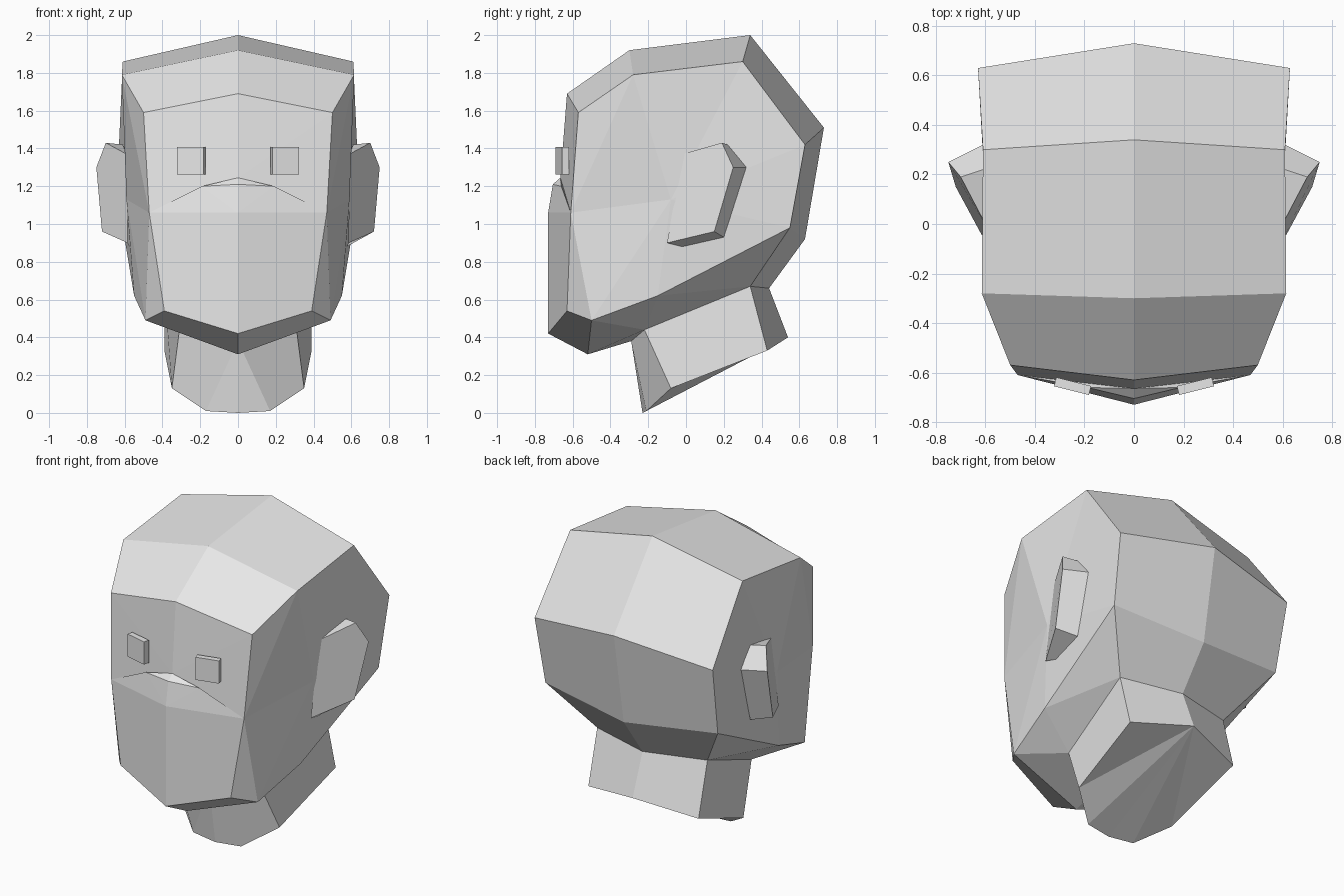
import bpy, bmesh, math
from mathutils import Matrix, Vector

if "Cube" in bpy.data.objects:
    bpy.data.objects.remove(bpy.data.objects["Cube"])

grey = bpy.data.materials.new("plain_grey")
grey.diffuse_color = (0.8, 0.8, 0.8, 1)
grey.use_nodes = True
grey.node_tree.nodes["Principled BSDF"].inputs["Base Color"].default_value = grey.diffuse_color


def finish(bm, name):
    """Weld, orient and store a mesh as an object."""
    bmesh.ops.remove_doubles(bm, verts=bm.verts[:], dist=0.0005)
    bmesh.ops.recalc_face_normals(bm, faces=bm.faces[:])
    me = bpy.data.meshes.new(name)
    bm.to_mesh(me)
    bm.free()
    me.materials.append(grey)
    ob = bpy.data.objects.new(name, me)
    bpy.context.collection.objects.link(ob)
    return ob


def mirrored_shell(name, points, faces, sides=(1, -1)):
    """Build a half shell from named points and mirror it across x."""
    bm = bmesh.new()
    for s in sides:
        v = {k: bm.verts.new((s * x, y, z)) for k, (x, y, z) in points.items()}
        for f in faces:
            keys = f.split()
            bm.faces.new([v[k] for k in (keys if s > 0 else keys[::-1])])
    return finish(bm, name)


# Neck ring shared by head and neck
neck_top = {
    "nf": (0, -.29, .38), "ns": (.31, -.22, .44),
    "nb": (.39, .34, .67), "nc": (0, .44, .66),
}

# Head: centre line points, side points and the cheek
head_points = {
    "tip": (0, -.52, .31), "chin": (0, -.73, .42), "lip": (0, -.73, 1.06),
    "nose": (0, -.705, 1.21), "bridge": (0, -.665, 1.245),
    "brow": (0, -.63, 1.69), "fore": (0, -.30, 1.92), "crown": (0, .34, 2.0),
    "back": (0, .73, 1.51), "nape": (0, .63, .92),
    "tip_s": (.49, -.50, .49), "chin_s": (.39, -.63, .54),
    "lip_s": (.47, -.61, 1.06), "wing": (.19, -.66, 1.20),
    "brow_s": (.50, -.57, 1.59), "fore_s": (.615, -.28, 1.79),
    "crown_s": (.61, .30, 1.86), "back_s": (.63, .63, 1.42),
    "nape_s": (.61, .55, .98), "jaw_s": (.55, -.15, .62),
    "cheek": (.59, -.08, 1.13),
}
head_faces = [
    # face
    "tip tip_s chin_s chin", "chin chin_s lip_s lip", "lip lip_s wing",
    "lip wing nose", "nose wing bridge", "bridge wing lip_s",
    "bridge lip_s brow_s", "bridge brow_s brow",
    # skull band
    "brow brow_s fore_s fore", "fore fore_s crown_s crown",
    "crown crown_s back_s back", "back back_s nape_s nape",
    # sides
    "chin_s tip_s lip_s", "lip_s tip_s cheek", "tip_s jaw_s cheek",
    "lip_s cheek fore_s", "lip_s fore_s brow_s", "cheek crown_s fore_s",
    "cheek back_s crown_s", "cheek nape_s back_s", "cheek jaw_s nape_s",
    # under the jaw
    "tip nf ns tip_s", "tip_s ns jaw_s", "jaw_s ns nb", "jaw_s nb nape_s",
    "nape nape_s nb nc",
]
mirrored_shell("head", {**head_points, **neck_top}, head_faces)

# Neck stub with slanted base
neck_points = {
    **neck_top,
    "bf": (0, -.23, 0), "bq": (.17, -.21, .01), "bs": (.35, -.08, .13),
    "bb": (.39, .43, .33), "bc": (0, .54, .40),
}
mirrored_shell("neck", neck_points, [
    "nf bf bq", "nf bq bs ns", "ns bs bb nb", "nb bb bc nc",
    "bc bb bs", "bc bs bq", "bc bq bf",
])

# Ears: flared wedges rooted in the side of the head
ear_points = {
    "a": (.59, -.02, 1.37), "b": (.70, .19, 1.43), "c": (.75, .25, 1.30),
    "d": (.72, .15, .96), "e": (.585, -.10, .90),
    "p": (.61, .22, 1.42), "q": (.61, .32, 1.30), "r": (.595, .20, .93),
    "t": (.575, -.02, .88),
}
ear_faces = ["a b c d e", "a p b", "b p q c", "c q r d", "d r t e",
             "a e t r q p"]
for label, s in (("right", 1), ("left", -1)):
    mirrored_shell(label + "_ear", ear_points, ear_faces, (s,))

    # Eye block, turned to follow the face
    bm = bmesh.new()
    bmesh.ops.create_cube(bm, size=1, matrix=(
        Matrix.Translation(Vector((s * .248, -.655, 1.335)))
        @ Matrix.Rotation(s * math.radians(14), 4, 'Z')
        @ Matrix.Diagonal((.145, .037, .145, 1))))
    finish(bm, label + "_eye")
